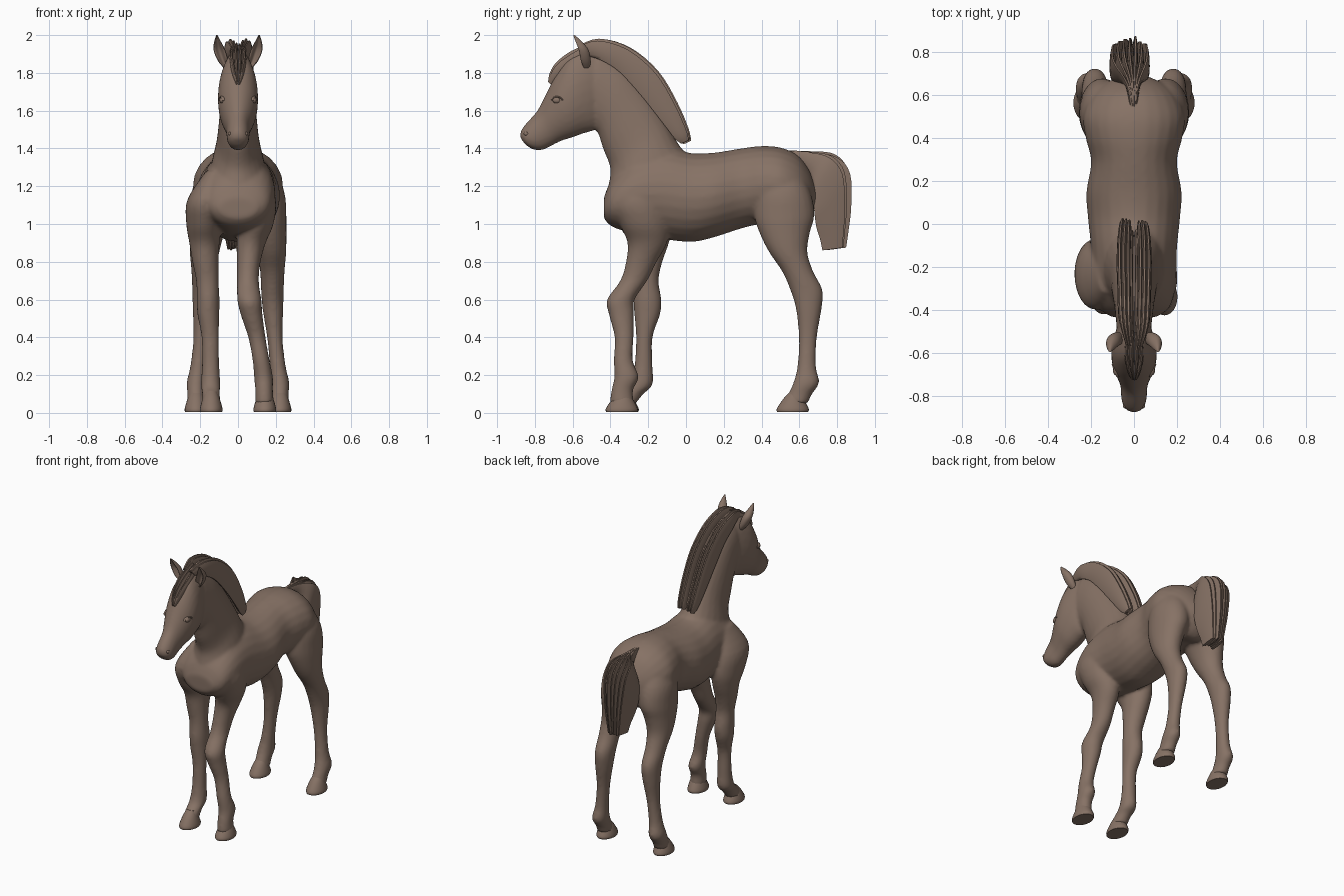
import bpy, bmesh, math, random
from mathutils import Vector

random.seed(4)
default_cube = bpy.data.objects.get("Cube")
if default_cube:
    bpy.data.objects.remove(default_cube, do_unlink=True)


def make_material(name, colour):
    material = bpy.data.materials.new(name)
    material.use_nodes = True
    material.diffuse_color = colour
    for node in material.node_tree.nodes:
        if node.type == 'BSDF_PRINCIPLED':
            node.inputs["Base Color"].default_value = colour
            node.inputs["Roughness"].default_value = 0.8
    return material


coat = make_material("brown_coat", (0.24, 0.168, 0.13, 1))


def blend(a, b, c, d, t):
    """Catmull-Rom blend between sections b and c."""
    return 0.5 * (2 * b + (c - a) * t + (2 * a - 5 * b + 4 * c - d) * t * t
                  + (3 * b - a - 3 * c + d) * t * t * t)


def loft(bm, sections, sides=24, steps=4, dent=0.0):
    """Skin oval rings; a section is (x, half width, y0, z0, y1, z1)."""
    keys = [Vector(s) for s in sections]
    last = len(keys) - 1
    path = []
    for i in range(last):
        four = [keys[max(0, min(last, i + k))] for k in (-1, 0, 1, 2)]
        path += [blend(*four, k / steps) for k in range(steps)]
    path.append(keys[-1])
    rings = []
    for x, w, y0, z0, y1, z1 in path:
        mid = Vector((x, (y0 + y1) / 2, (z0 + z1) / 2))
        half = Vector((0, (y0 - y1) / 2, (z0 - z1) / 2))
        ring = []
        for k in range(sides):
            a = math.tau * k / sides
            reach = math.sin(a) - dent * max(0, math.sin(a)) ** 4
            ring.append(bm.verts.new(mid + half * reach + Vector((max(w, 0.002) * math.cos(a), 0, 0))))
        rings.append(ring)
    for low, high in zip(rings, rings[1:]):
        for k in range(sides):
            n = (k + 1) % sides
            bm.faces.new((low[k], low[n], high[n], high[k]))
    bm.faces.new(rings[0])
    bm.faces.new(rings[-1])


def finish(bm, name, angle=50):
    bmesh.ops.recalc_face_normals(bm, faces=bm.faces)
    mesh = bpy.data.meshes.new(name)
    bm.to_mesh(mesh)
    bm.free()
    mesh.materials.append(coat)
    obj = bpy.data.objects.new(name, mesh)
    bpy.context.collection.objects.link(obj)
    bpy.ops.object.select_all(action='DESELECT')
    bpy.context.view_layer.objects.active = obj
    obj.select_set(True)
    bpy.ops.object.shade_smooth_by_angle(angle=math.radians(angle))
    return obj


def upright(rows):
    """Torso rows: y, top, bottom, half width."""
    return [(0, w, y, top, y, low) for y, top, low, w in rows]


def level(rows, side=1):
    """Leg rows: height, x, half width, front y, back y."""
    return [(side * x, w, front, z, back, z) for z, x, w, front, back in rows]


def tilted(rows):
    """Neck and head rows: upper y and z, lower y and z, half width."""
    return [(0, w, y0, z0, y1, z1) for y0, z0, y1, z1, w in rows]


torso = upright([
    (-.435, 1.14, 1.03, .1), (-.39, 1.24, .985, .165), (-.28, 1.35, .95, .195),
    (-.12, 1.4, .92, .2), (.03, 1.375, .905, .215), (.15, 1.378, .93, .222),
    (.29, 1.4, .975, .2), (.4, 1.413, 1.0, .225), (.5, 1.405, 1.0, .238),
    (.59, 1.365, .98, .205), (.65, 1.29, 1.02, .145), (.69, 1.2, 1.1, .06)])

neck = tilted([
    (.06, 1.32, -.36, 1.04, .15), (-.03, 1.41, -.41, 1.17, .145),
    (-.11, 1.55, -.4, 1.29, .115), (-.21, 1.695, -.44, 1.4, .1),
    (-.33, 1.83, -.47, 1.49, .09), (-.46, 1.915, -.51, 1.53, .08)])

head = tilted([
    (-.42, 1.88, -.45, 1.56, .055), (-.52, 1.925, -.48, 1.5, .085),
    (-.62, 1.89, -.54, 1.48, .105), (-.69, 1.79, -.6, 1.458, .103),
    (-.74, 1.69, -.66, 1.44, .084), (-.788, 1.6, -.71, 1.415, .064),
    (-.845, 1.535, -.765, 1.39, .06), (-.876, 1.49, -.81, 1.395, .05),
    (-.878, 1.455, -.845, 1.415, .025)])

# Left foreleg steps forward, right foreleg stands back
left_foreleg = level([
    (1.28, .1, .04, -.32, -.14), (1.13, .115, .085, -.39, -.12), (1.0, .1, .088, -.35, -.1),
    (.9, .07, .077, -.31, -.1), (.8, .057, .063, -.318, -.155), (.7, .052, .058, -.348, -.205),
    (.6, .06, .064, -.418, -.272), (.52, .072, .058, -.408, -.275), (.4, .1, .046, -.378, -.277),
    (.28, .122, .045, -.383, -.282), (.19, .135, .05, -.38, -.25),
    (.12, .138, .047, -.395, -.28), (.05, .14, .05, -.405, -.275)])

right_foreleg = level([
    (1.28, .13, .04, -.32, -.14), (1.13, .178, .09, -.4, -.09), (1.0, .182, .092, -.36, -.07),
    (.9, .178, .08, -.3, -.09), (.8, .172, .07, -.283, -.125), (.7, .162, .06, -.272, -.145),
    (.6, .158, .06, -.278, -.13), (.52, .157, .058, -.274, -.137), (.4, .147, .046, -.264, -.177),
    (.25, .145, .046, -.273, -.177), (.15, .145, .052, -.3, -.177),
    (.1, .143, .047, -.36, -.225), (.05, .142, .05, -.385, -.265)], -1)

hind_rows = [
    (1.33, .11, .06, .42, .57), (1.18, .135, .108, .37, .655), (1.05, .148, .108, .36, .68),
    (.95, .165, .092, .39, .655), (.85, .177, .078, .44, .643), (.75, .182, .065, .508, .673),
    (.65, .182, .06, .552, .723), (.55, .185, .055, .582, .718), (.4, .195, .041, .597, .693),
    (.25, .21, .042, .59, .688), (.16, .222, .05, .568, .705),
    (.1, .222, .046, .54, .668), (.05, .222, .05, .515, .645)]

# Body: overlapping lofts fused into one skin
body = bmesh.new()
for part in (torso, neck, head, left_foreleg, right_foreleg,
             level(hind_rows), level(hind_rows, -1)):
    loft(body, part)
body_obj = finish(body, "foal_body")
fuse = body_obj.modifiers.new("fuse", 'REMESH')
fuse.mode = 'VOXEL'
fuse.voxel_size = 0.011
fuse.use_smooth_shade = True
relax = body_obj.modifiers.new("relax", 'SMOOTH')
relax.factor = 0.5
relax.iterations = 7

# Hooves: flared out of the pastern, flat underneath
for name, x, heel in (("left_front_hoof", .142, -.255), ("right_front_hoof", -.142, -.25),
                      ("left_hind_hoof", .222, .65), ("right_hind_hoof", -.222, .65)):
    bm = bmesh.new()
    loft(bm, [(x, .03, heel - .095, .115, heel - .045, .105),
              (x, .046, heel - .13, .08, heel - .022, .065),
              (x, .06, heel - .168, .025, heel, .02),
              (x, .058, heel - .168, .004, heel - .005, .004)])
    finish(bm, name)

# Ears, eyes with lids, and nostril rims
for side, label in ((1, "left"), (-1, "right")):
    bm = bmesh.new()
    loft(bm, level([(1.81, .05, .01, -.54, -.515), (1.86, .077, .027, -.575, -.505),
                    (1.92, .098, .031, -.588, -.515), (1.965, .108, .018, -.598, -.55),
                    (2.0, .112, .003, -.6, -.59)], side), dent=1.2)
    finish(bm, label + "_ear", 80)

    for part, y, z, x, size in (("eye", -.682, 1.655, .083, .022),
                                ("nostril", -.845, 1.478, .043, .013)):
        bm = bmesh.new()
        bmesh.ops.create_uvsphere(bm, u_segments=16, v_segments=10, radius=size)
        ball = finish(bm, label + "_" + part)
        ball.location = (side * x, y, z)
        ball.scale = (.7, 1.1, .8)

    # Upper eyelid arch
    bm = bmesh.new()
    lid = []
    for k in range(9):
        a = math.pi * k / 8
        y, z = -.682 + .028 * math.cos(a), 1.653 + .02 * math.sin(a)
        lid.append((side * (.086 + .01 * math.cos(a)), .008, y - .005 * math.cos(a),
                    z - .005 * math.sin(a), y + .005 * math.cos(a), z + .005 * math.sin(a)))
    loft(bm, lid, sides=8, steps=1)
    finish(bm, label + "_eyelid")


def hair(name, rows, count, spread, thick, jitter, centre=0.0, tuck=0.0):
    """Fan of thin blades; rows end with a spread and a thickness factor."""
    bm = bmesh.new()
    for i in range(count):
        across = 2 * i / (count - 1) - 1
        shift = random.uniform(-jitter, jitter) - tuck * across * across
        drop = random.uniform(0, jitter) + 0.01 * abs(across)
        blade = []
        for y0, z0, y1, z1, fan, fat in rows:
            x = (centre + across * spread) * fan
            blade.append((x, thick * fat, y0 + shift * fan, z0 - drop * fan,
                          y1 + shift * fan, z1 - drop * fan))
        loft(bm, blade, sides=10)
    return finish(bm, name, 60)


# Mane: a low crest parted into two hanging sides
mane_rows = [
    (-.57, 1.945, -.53, 1.9, .5, .6), (-.46, 1.985, -.44, 1.875, .85, 1),
    (-.3, 1.94, -.345, 1.815, .95, 1), (-.15, 1.815, -.23, 1.69, 1, 1),
    (-.05, 1.65, -.12, 1.55, .95, 1), (.01, 1.51, -.055, 1.465, .85, .9),
    (.022, 1.455, -.02, 1.435, .75, .5)]
crest_rows = [(y0 - .03, z0 - .03, y1 - .02, z1 - .02, fan, fat)
              for y0, z0, y1, z1, fan, fat in mane_rows[:-1]]
hair("left_mane", mane_rows, 3, .02, .013, .01, .05)
hair("right_mane", mane_rows, 3, .02, .013, .01, -.048)
hair("mane_crest", crest_rows, 2, .013, .011, .01)

forelock_rows = [
    (-.5, 1.965, -.5, 1.9, .6, .8), (-.6, 1.93, -.58, 1.87, 1, 1),
    (-.68, 1.87, -.65, 1.81, .8, 1), (-.718, 1.81, -.69, 1.77, .5, .7),
    (-.73, 1.755, -.715, 1.74, .2, .3)]
hair("forelock", forelock_rows, 4, .035, .01, .012)

# Tail: narrow at the dock, fanned over the bend, gathered and ragged below
tail_rows = [
    (.53, 1.39, .57, 1.34, .1, .8), (.66, 1.388, .65, 1.29, .3, 1),
    (.79, 1.375, .695, 1.22, .95, 1), (.862, 1.29, .705, 1.09, 1, 1),
    (.87, 1.11, .71, 1.0, .8, 1), (.855, .96, .725, .93, .6, .9),
    (.845, .885, .735, .87, .5, .6)]
hair("tail", tail_rows, 7, .08, .012, .018, -.02, .045)
